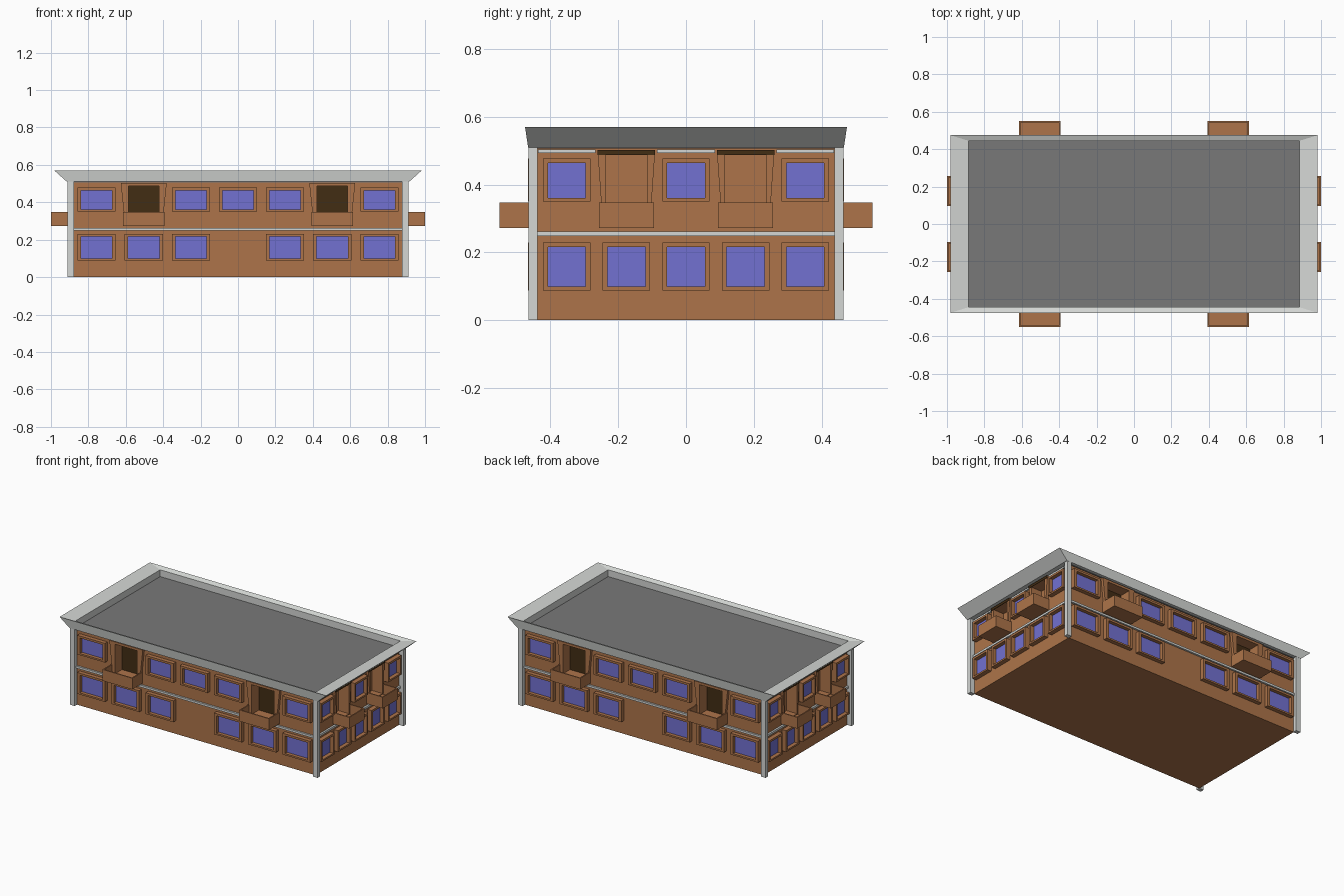
import bpy, bmesh

if "Cube" in bpy.data.objects:
    bpy.data.objects.remove(bpy.data.objects["Cube"])

def mat(name, c):
    m = bpy.data.materials.new(name)
    m.diffuse_color = (*c, 1)
    m.use_nodes = True
    m.node_tree.nodes["Principled BSDF"].inputs["Base Color"].default_value = m.diffuse_color
    return m

BRICK = mat("brick brown", (0.42, 0.175, 0.068))
TRIM = mat("pale grey trim", (0.66, 0.68, 0.66))
ROOF = mat("roof grey", (0.19, 0.19, 0.19))
GLASS = mat("window blue", (0.17, 0.165, 0.64))
DARK = mat("dark recess brown", (0.055, 0.026, 0.007))

HX, HY, TOP = 0.88, 0.44, 0.512

# Wall frames: u runs along the wall, d is distance outwards
WALLS = {
    "front": lambda u, d, z: (u, -HY - d, z),
    "back": lambda u, d, z: (-u, HY + d, z),
    "right": lambda u, d, z: (HX + d, u, z),
    "left": lambda u, d, z: (-HX - d, -u, z),
}

def finish(name, bm, m):
    bmesh.ops.recalc_face_normals(bm, faces=bm.faces)
    me = bpy.data.meshes.new(name)
    bm.to_mesh(me)
    bm.free()
    me.materials.append(m)
    ob = bpy.data.objects.new(name, me)
    bpy.context.collection.objects.link(ob)
    return ob

def rings(bm, loops, closed=False):
    """Bridge a list of vertex loops; cap the ends unless closed."""
    vs = [[bm.verts.new(p) for p in lp] for lp in loops]
    n = len(vs[0])
    pairs = list(zip(vs, vs[1:])) + ([(vs[-1], vs[0])] if closed else [])
    for a, b in pairs:
        for i in range(n):
            j = (i + 1) % n
            bm.faces.new((a[i], a[j], b[j], b[i]))
    if not closed:
        bm.faces.new(vs[0])
        bm.faces.new(vs[-1])

def quad(W, u, d, z0, z1, w0, w1=None):
    w1 = w0 if w1 is None else w1
    return [W(u - w0, d, z0), W(u + w0, d, z0), W(u + w1, d, z1), W(u - w1, d, z1)]

def block(bm, W, u, w, d0, d1, z0, z1):
    rings(bm, [quad(W, u, d0, z0, z1, w), quad(W, u, d1, z0, z1, w)])

def frame(bm, W, u, d0, d1, outer, inner):
    rings(bm, [quad(W, u, d0, *outer), quad(W, u, d1, *outer),
               quad(W, u, d1, *inner), quad(W, u, d0, *inner)], True)

def rect(x, y, z):
    return [(-x, -y, z), (x, -y, z), (x, y, z), (-x, y, z)]

# Main body
bm = bmesh.new()
rings(bm, [rect(HX, HY, 0), rect(HX, HY, TOP - 0.004)])
body = finish("brick_body", bm, BRICK)

frames, panes, trays, hoods, bands, darks, cut = [bmesh.new() for _ in range(7)]
for name, W in WALLS.items():
    long = name in ("front", "back")
    if long:
        s, n, length = 0.252, 3, HX
        fw, pw, proj = 0.102, 0.083, 0.027
        balc, bw, out = (-2, 2), 0.11, 0.11
        top_w, low_w, open_w = 0.123, 0.1, 0.082
        skip = (0,)
    else:
        s, n, length = 0.176, 2, HY
        fw, pw, proj = 0.07, 0.056, 0.03
        balc, bw, out = (-1, 1), 0.081, 0.12
        top_w, low_w, open_w = 0.085, 0.07, 0.062
        skip = ()
    for i in range(-n, n + 1):
        u = i * s
        # Windows on both floors
        for z0, z1, no in ((0.088, 0.23, skip), (0.35, 0.478, balc)):
            if i in no:
                continue
            frame(frames, W, u, -0.002, proj, (z0, z1, fw), (z0 + .011, z1 - .014, pw))
            block(panes, W, u, pw + .001, -0.002, 0.004, z0 + .01, z1 - .013)
        # Balcony: open tray, tapered surround and recess
        if i in balc:
            z0, z1, t = 0.272, 0.347, 0.008
            block(trays, W, u, bw, -0.002, out, z0, z0 + t)
            block(trays, W, u, bw, out - t, out, z0 + t, z1)
            for sgn in (-1, 1):
                block(trays, W, u + sgn * (bw - t / 2), t / 2, -0.002, out - t, z0 + t, z1)
            frame(hoods, W, u, -0.002, 0.018, (0.285, 0.503, low_w, top_w),
                  (0.29, 0.487, open_w, open_w))
            block(cut, W, u, open_w, -0.06, 0.05, 0.29, 0.487)
            if long:
                block(darks, W, u, open_w, -0.062, -0.056, 0.29, 0.487)
            else:
                block(darks, W, u, top_w, 0.016, 0.021, 0.487, 0.503)
    # Floor band, and short bands under the cornice on the ends
    block(bands, W, 0, length, -0.002, 0.012, 0.248, 0.262)
    if not long:
        for c in (-2, 0, 2):
            block(bands, W, c * s, 0.085, -0.002, 0.012, 0.494, 0.504)

finish("window_frames", frames, BRICK)
finish("window_panes", panes, GLASS)
finish("balcony_trays", trays, BRICK)
finish("balcony_surrounds", hoods, BRICK)
finish("trim_bands", bands, TRIM)
finish("balcony_dark_plates", darks, DARK)

# Cut the balcony recesses
cutter = finish("recess_cutter", cut, BRICK)
cutter.hide_render = True
mod = body.modifiers.new("recesses", 'BOOLEAN')
mod.operation, mod.solver, mod.object = 'DIFFERENCE', 'EXACT', cutter
bpy.context.view_layer.objects.active = body
bpy.ops.object.modifier_apply(modifier=mod.name)
bpy.data.objects.remove(cutter)

# Corner posts
bm = bmesh.new()
for sx in (-1, 1):
    for sy in (-1, 1):
        x0, x1, y0, y1 = HX - .002, 0.912, HY - .002, 0.465
        rings(bm, [[(sx * x, sy * y, z) for x, y in
                    ((x0, y0), (x1, y0), (x1, y1), (x0, y1))] for z in (0, 0.511)])
finish("corner_posts", bm, TRIM)

# Flared cornice with inward sloping rim
bm = bmesh.new()
rings(bm, [rect(0.915, 0.466, 0.51), rect(0.982, 0.475, 0.57),
           rect(0.885, 0.445, 0.558), rect(0.87, 0.43, 0.505)][:3]
      + [rect(0.885, 0.445, 0.51)], True)
finish("cornice", bm, TRIM)

# Flat roof
bm = bmesh.new()
rings(bm, [rect(0.886, 0.446, 0.507), rect(0.886, 0.446, 0.513)])
finish("flat_roof", bm, ROOF)
